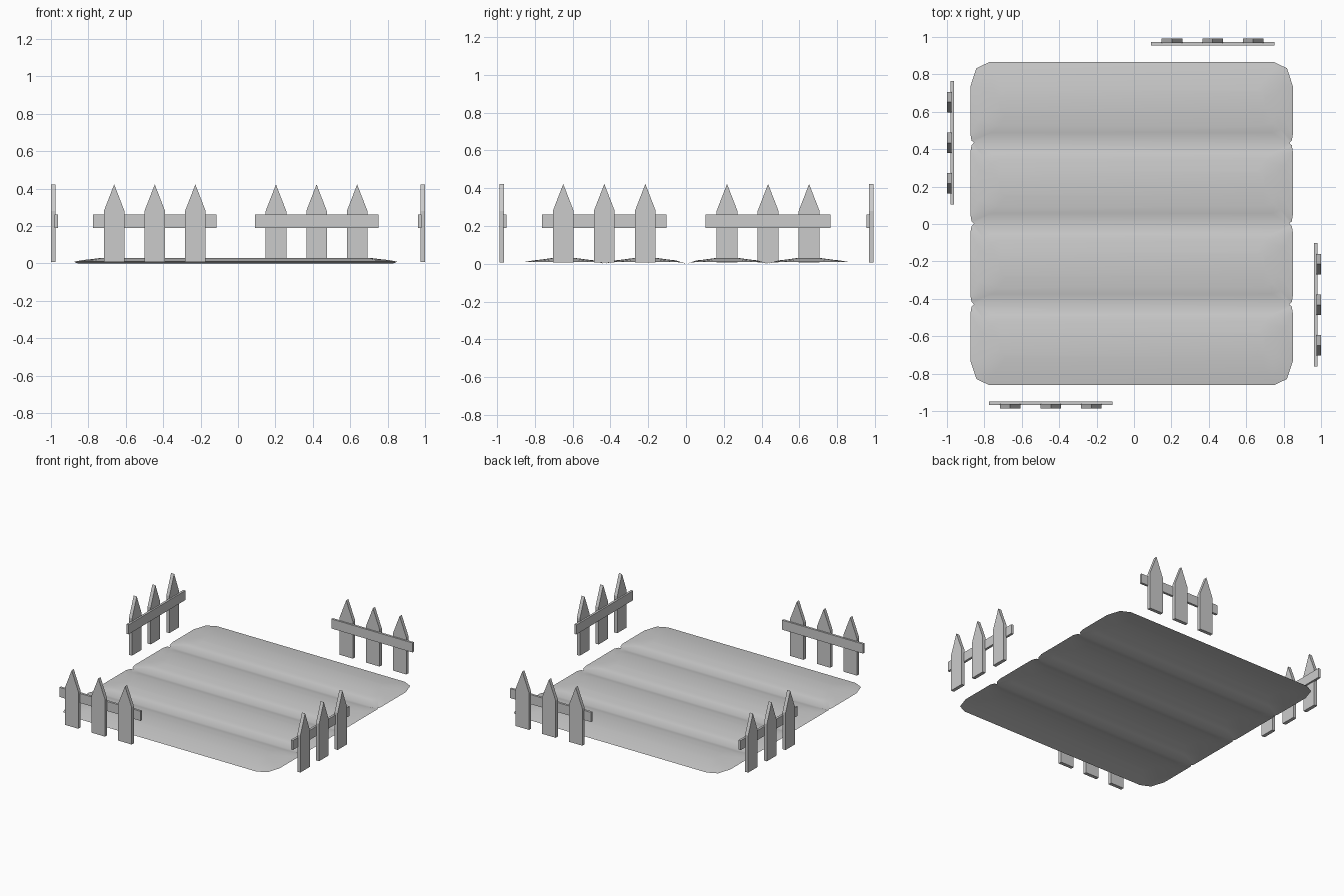
import bpy, bmesh, math
from mathutils import Matrix

if "Cube" in bpy.data.objects:
    bpy.data.objects.remove(bpy.data.objects["Cube"])


def make_object(name, bm):
    mesh = bpy.data.meshes.new(name)
    bm.to_mesh(mesh)
    bm.free()
    ob = bpy.data.objects.new(name, mesh)
    bpy.context.collection.objects.link(ob)
    return ob


def prism(bm, profile, y0, y1):
    """Extrude an x/z outline from y0 to y1."""
    face = bm.faces.new([bm.verts.new((x, y0, z)) for x, z in profile])
    ext = bmesh.ops.extrude_face_region(bm, geom=[face])
    for v in ext["geom"]:
        if isinstance(v, bmesh.types.BMVert):
            v.co.y = y1


# Fence panels: outer face on local y = 0, inside is +y
def fence(name, x, y, angle):
    place = Matrix.Translation((x, y, 0)) @ Matrix.Rotation(math.radians(angle), 4, 'Z')
    bm = bmesh.new()
    for c in (-0.217, 0, 0.217):
        prism(bm, [(c - 0.055, 0.008), (c + 0.055, 0.008), (c + 0.055, 0.28),
                   (c, 0.422), (c - 0.055, 0.28)], 0, 0.025)
    bmesh.ops.recalc_face_normals(bm, faces=bm.faces)
    make_object(name + "_pickets", bm).matrix_world = place
    bm = bmesh.new()
    prism(bm, [(-0.33, 0.19), (0.33, 0.19), (0.33, 0.26), (-0.33, 0.26)], 0.02, 0.037)
    bmesh.ops.recalc_face_normals(bm, faces=bm.faces)
    make_object(name + "_rail", bm).matrix_world = place


fence("front_fence", -0.445, -0.987, 0)
fence("right_fence", 1.0, -0.432, 90)
fence("back_fence", 0.42, 0.992, 180)
fence("left_fence", -1.0, 0.434, 270)


# Soil bed: four mounded rows made of stacked rings
X0, X1, Y0, ROW = -0.875, 0.85, -0.861, 0.4315
GROOVE = (0.02, 0.05)
CORNER = (0.10, 0.13)


def ring(bm, ix, iy, y0, y1, low, high, z_low, z_high):
    """Rectangle with three-point corners; low/high give the corner cut per side."""
    x0, x1, y0, y1 = X0 + ix, X1 - ix, y0 + iy, y1 - iy
    pts = []
    for x, y, sx, sy, cut, z, rev in (
            (x0, y0, 1, 1, low, z_low, False), (x1, y0, -1, 1, low, z_low, True),
            (x1, y1, -1, -1, high, z_high, False), (x0, y1, 1, -1, high, z_high, True)):
        cx, cy = cut
        zs = max(z_low, z_high, 0.009)
        corner = [(x, y + sy * cy, zs), (x + sx * cx * 0.32, y + sy * cy * 0.25, (z + zs) / 2),
                  (x + sx * cx, y, z)]
        pts += corner[::-1] if rev else corner
    return [bm.verts.new(p) for p in pts]


bm = bmesh.new()
for i in range(4):
    y0 = Y0 + i * ROW
    y1 = y0 + ROW
    low, zl = (CORNER, 0.009) if i == 0 else (GROOVE, 0.0)
    high, zh = (CORNER, 0.009) if i == 3 else (GROOVE, 0.0)
    mid = (0.07, 0.07)
    rings = [ring(bm, 0, 0, y0, y1, low, high, zl, zh),
             ring(bm, 0.045, 0.055, y0, y1, mid, mid, 0.018, 0.018),
             ring(bm, 0.085, 0.092, y0, y1, mid, mid, 0.022, 0.022),
             ring(bm, 0.15, 0.15, y0, y1, (0.04, 0.04), (0.04, 0.04), 0.03, 0.03)]
    for a, b in zip(rings, rings[1:]):
        for k in range(12):
            n = (k + 1) % 12
            bm.faces.new((a[k], a[n], b[n], b[k]))
    bm.faces.new(rings[-1])
bmesh.ops.remove_doubles(bm, verts=bm.verts, dist=0.0005)
for f in bm.faces:
    f.smooth = True
    if f.normal.z < 0:
        f.normal_flip()
make_object("soil_bed", bm)
